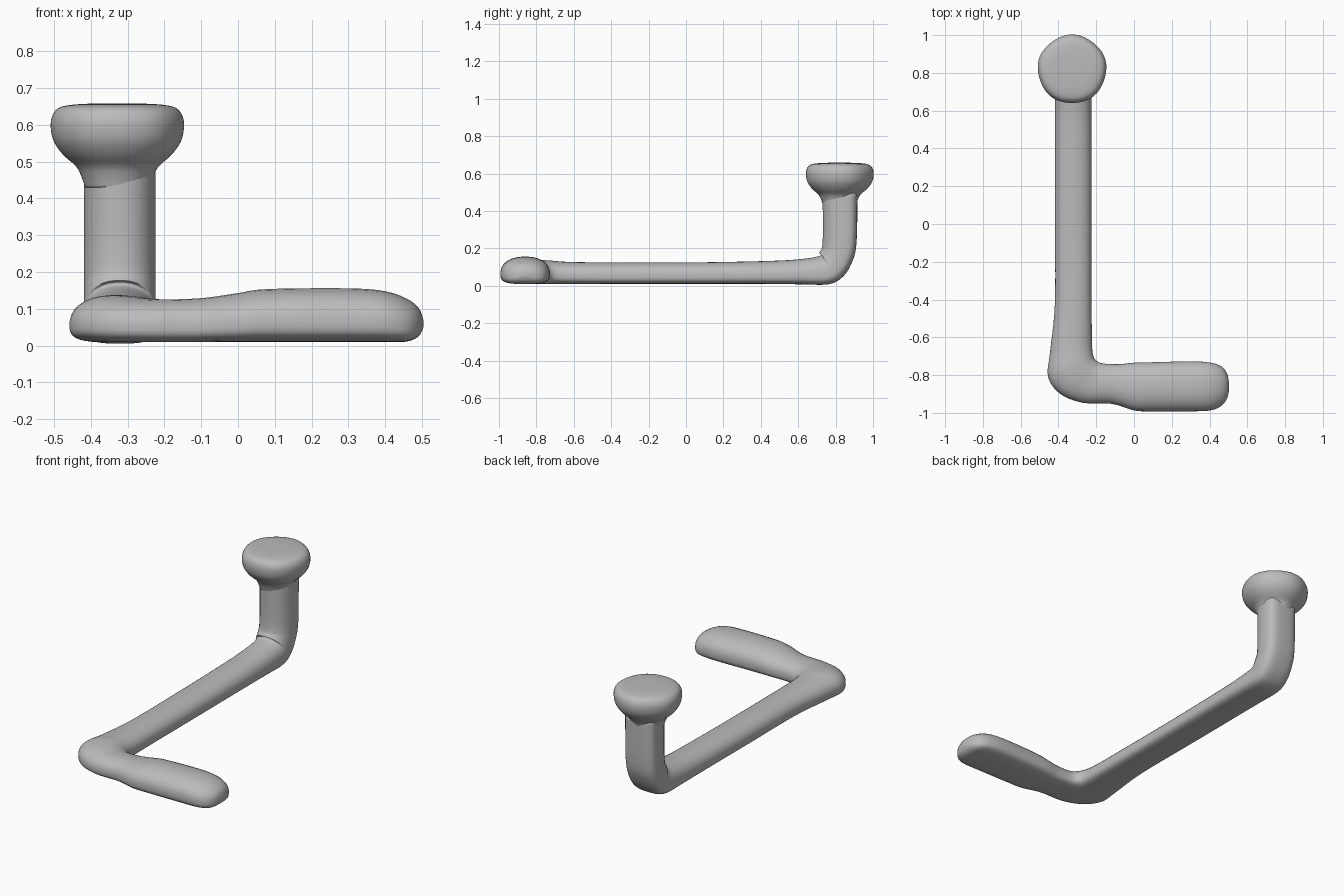
import bpy, bmesh, math
from mathutils import Vector

if "Cube" in bpy.data.objects:
    bpy.data.objects.remove(bpy.data.objects["Cube"])

grey = bpy.data.materials.new("plain grey")
grey.diffuse_color = (0.5, 0.5, 0.5, 1)
grey.use_nodes = True
grey.node_tree.nodes["Principled BSDF"].inputs["Base Color"].default_value = grey.diffuse_color


def finish(bm, name):
    bmesh.ops.recalc_face_normals(bm, faces=bm.faces)
    me = bpy.data.meshes.new(name)
    bm.to_mesh(me)
    bm.free()
    for p in me.polygons:
        p.use_smooth = True
    me.materials.append(grey)
    ob = bpy.data.objects.new(name, me)
    bpy.context.collection.objects.link(ob)
    return ob


def skin(rings, name):
    bm = bmesh.new()
    vs = [[bm.verts.new(p) for p in r] for r in rings]
    n = len(vs[0])
    for a, b in zip(vs, vs[1:]):
        for i in range(n):
            j = (i + 1) % n
            bm.faces.new((a[i], a[j], b[j], b[i]))
    bm.faces.new(vs[0])
    bm.faces.new(vs[-1])
    return finish(bm, name)


def smooth_rows(rows, steps):
    # Catmull-Rom interpolation of every column
    out = []
    for k in range(len(rows) - 1):
        p = [rows[max(0, min(len(rows) - 1, k + d))] for d in (-1, 0, 1, 2)]
        for s in range(steps):
            t = s / steps
            out.append([0.5 * (2 * b + (c - a) * t + (2 * a - 5 * b + 4 * c - d) * t * t
                               + (3 * b - a - 3 * c + d) * t ** 3) for a, b, c, d in zip(*p)])
    return out + [list(rows[-1])]


# Cross-section: flat underside with soft corners, domed top
N = 32
section = []
for i in range(N):
    a = 2 * math.pi * (i + 0.5) / N
    c, s = math.cos(a), math.sin(a)
    e = 0.9 if s > 0 else 0.6
    section.append((math.copysign(abs(c) ** e, c),
                    0.38 + (0.62 * s ** e if s > 0 else -0.38 * abs(s) ** e)))

# Handle: x, outer y, inner y, height, with a rounded tip
handle = [(0.400, -0.988, -0.733, 0.138), (0.300, -0.992, -0.727, 0.146),
          (0.080, -0.992, -0.732, 0.144), (0.000, -0.987, -0.734, 0.133)]
rows = [(0.504, -0.875, 0.504, -0.845, 0.050, 0, 0.020),
        (0.492, -0.925, 0.492, -0.790, 0.026, 0, 0.075),
        (0.460, -0.965, 0.460, -0.752, 0.011, 0, 0.116)]
rows += [(x, o, x, i, 0.01, 0, h) for x, o, i, h in handle]

# Corner: outer x, y, inner x, y, height
corner = [(-0.120, -0.952, -0.080, -0.742, 0.120), (-0.270, -0.947, -0.165, -0.738, 0.117),
          (-0.390, -0.900, -0.200, -0.722, 0.125), (-0.455, -0.810, -0.217, -0.690, 0.128),
          (-0.445, -0.680, -0.222, -0.620, 0.120)]
rows += [(a, b, c, d, 0.009, 0, h) for a, b, c, d, h in corner]

# Long arm and upright post: y, z of the outer side, tilt, thickness
arm = [(-0.42, 0.010, 0, 0.115), (0.0, 0.010, 0, 0.115), (0.4, 0.010, 0, 0.122),
       (0.61, 0.008, 0, 0.135), (0.76, 0.008, 0.25, 0.160), (0.835, 0.045, 0.75, 0.180),
       (0.885, 0.120, 1.20, 0.180), (0.912, 0.230, 1.54, 0.182), (0.917, 0.510, 1.57, 0.188)]
rows += [(-0.419, y, -0.224, y, z, tilt, h) for y, z, tilt, h in arm]

rings = []
for x1, y1, x2, y2, z, tilt, h in smooth_rows(rows, 5):
    a, b = Vector((x1, y1, z)), Vector((x2, y2, z))
    up = Vector((0, -math.sin(tilt), math.cos(tilt)))
    rings.append([(a + b) / 2 + (b - a) / 2 * s + up * (h * t) for s, t in section])
skin(rings, "bent_bar")

# Mushroom-shaped knob, turned around the post
profile = [(0.088, 0.43), (0.096, 0.455), (0.112, 0.487), (0.146, 0.517), (0.172, 0.553),
           (0.181, 0.590), (0.178, 0.622), (0.160, 0.646), (0.120, 0.655), (0.06, 0.658),
           (0.005, 0.658)]
cx, cy = -0.328, 0.82
rings = []
for r, z in smooth_rows(profile, 3):
    ring = []
    for i in range(48):
        a = 2 * math.pi * i / 48
        k = r * (1 + 0.012 * math.sin(5 * a) * min(1, r / 0.18))
        ring.append(Vector((cx + k * math.cos(a), cy + k * math.sin(a), z)))
    rings.append(ring)
skin(rings, "knob")
